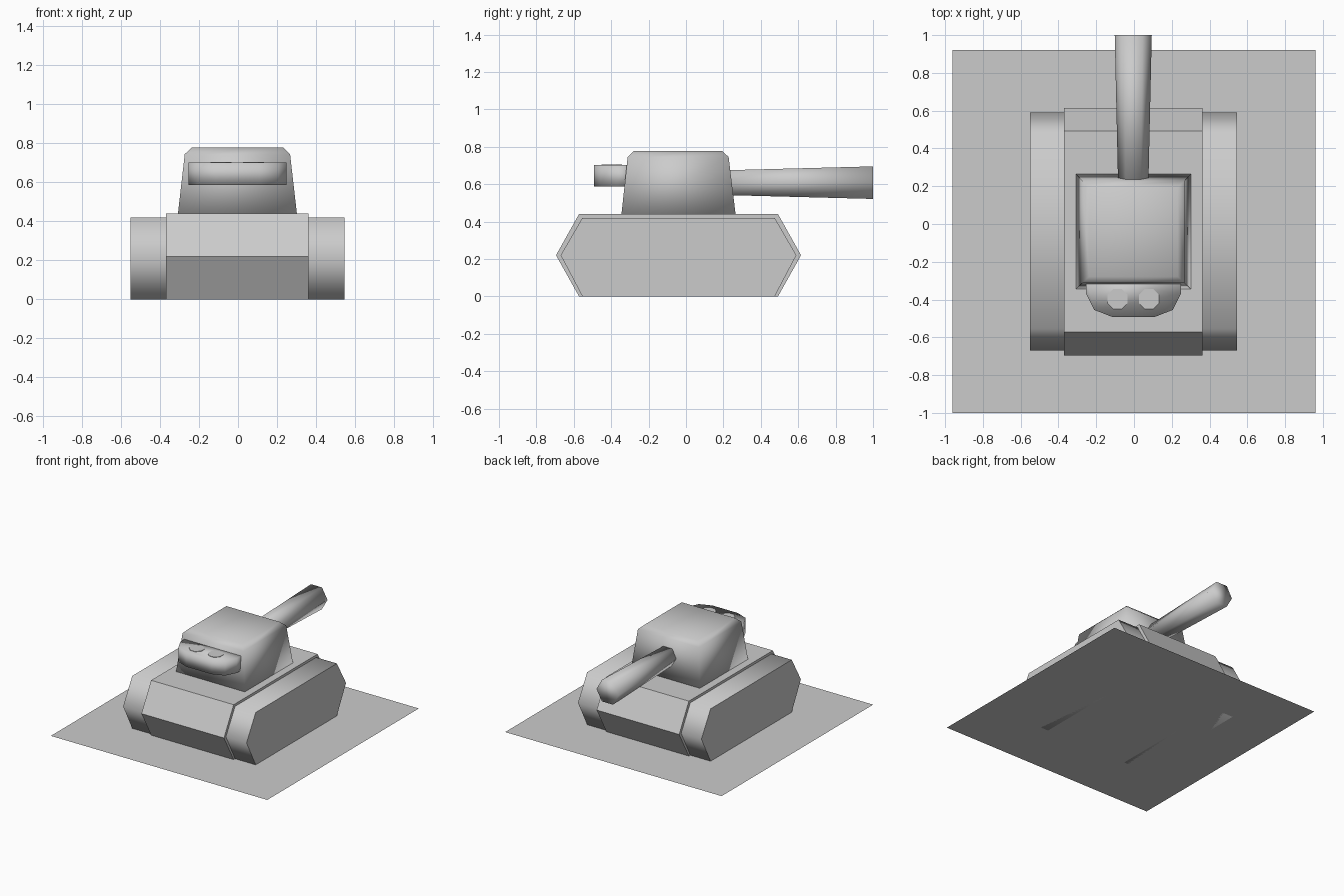
import bpy
import bmesh
from math import cos, sin, pi, radians

cube = bpy.data.objects.get("Cube")
if cube:
    bpy.data.objects.remove(cube, do_unlink=True)

grey = bpy.data.materials.new("plain grey")
grey.use_nodes = True
COLOUR = (0.6, 0.6, 0.6, 1)
grey.diffuse_color = COLOUR
grey.node_tree.nodes["Principled BSDF"].inputs["Base Color"].default_value = COLOUR


def loft(name, rings, smooth=None):
    """Skin a list of equal-length rings; smooth is the sharp-edge angle in degrees."""
    bm = bmesh.new()
    loops = [[bm.verts.new(p) for p in ring] for ring in rings]
    n = len(loops[0])
    for a, b in zip(loops, loops[1:]):
        for i in range(n):
            j = (i + 1) % n
            bm.faces.new((a[i], a[j], b[j], b[i]))
    bm.faces.new(loops[0])
    if len(loops) > 1:
        bm.faces.new(loops[-1])
        bmesh.ops.recalc_face_normals(bm, faces=bm.faces[:])
    mesh = bpy.data.meshes.new(name)
    bm.to_mesh(mesh)
    bm.free()
    mesh.materials.append(grey)
    if smooth:
        for face in mesh.polygons:
            face.use_smooth = True
        mesh.set_sharp_from_angle(angle=radians(smooth))
    obj = bpy.data.objects.new(name, mesh)
    bpy.context.collection.objects.link(obj)
    return obj


def rectangle(x0, x1, y0, y1, z):
    return [(x0, y0, z), (x1, y0, z), (x1, y1, z), (x0, y1, z)]


def side_profile(x, front, back, slope, height):
    """Six-sided side outline with pointed ends."""
    return [(x, front + slope, 0), (x, front, 0.22), (x, front + slope, height),
            (x, back - slope, height), (x, back, 0.22), (x, back - slope, 0)]


def polygon(sides, radius, x, y, z):
    return [(x + radius * cos(2 * pi * (i + 0.5) / sides),
             y + radius * sin(2 * pi * (i + 0.5) / sides), z) for i in range(sides)]


# Ground sheet
loft("ground_sheet", [rectangle(-0.96, 0.96, -1, 0.92, 0)])

# Hull and the two track housings
loft("hull", [side_profile(x, -0.695, 0.615, 0.123, 0.44) for x in (-0.37, 0.362)])
for name, inner, outer in (("left_track", 0.362, 0.545), ("right_track", -0.37, -0.55)):
    loft(name, [side_profile(x, -0.67, 0.59, 0.116, 0.42) for x in (inner, outer)], 70)

# Tapered turret with a bevelled roof
loft("turret", [rectangle(-0.308, 0.302, -0.345, 0.265, 0.44),
                rectangle(-0.273, 0.267, -0.312, 0.228, 0.745),
                rectangle(-0.238, 0.232, -0.278, 0.193, 0.778)], 180)

# Rounded cupola box on the turret front, with two hatch discs
half = [(0.25, -0.29), (0.248, -0.37), (0.205, -0.455), (0.11, -0.492)]
outline = half + [(-x - 0.005, y) for x, y in reversed(half)]
loft("cupola", [[(x, y, z) for x, y in outline] for z in (0.587, 0.703)], 180)
for name, x in (("left_hatch", 0.08), ("right_hatch", -0.087)):
    loft(name, [polygon(8, 0.058, x, -0.397, z) for z in (0.702, 0.706)])

# Six-sided gun barrel, widening towards the muzzle
barrel_rings = []
for y, rx, rz in ((0.2, 0.08, 0.066), (1.0, 0.098, 0.087)):
    barrel_rings.append([(-0.004 + rx * cos(pi * i / 3), y,
                          0.608 + rz * sin(pi * i / 3) / sin(pi / 3)) for i in range(6)])
loft("gun_barrel", barrel_rings, 180)
